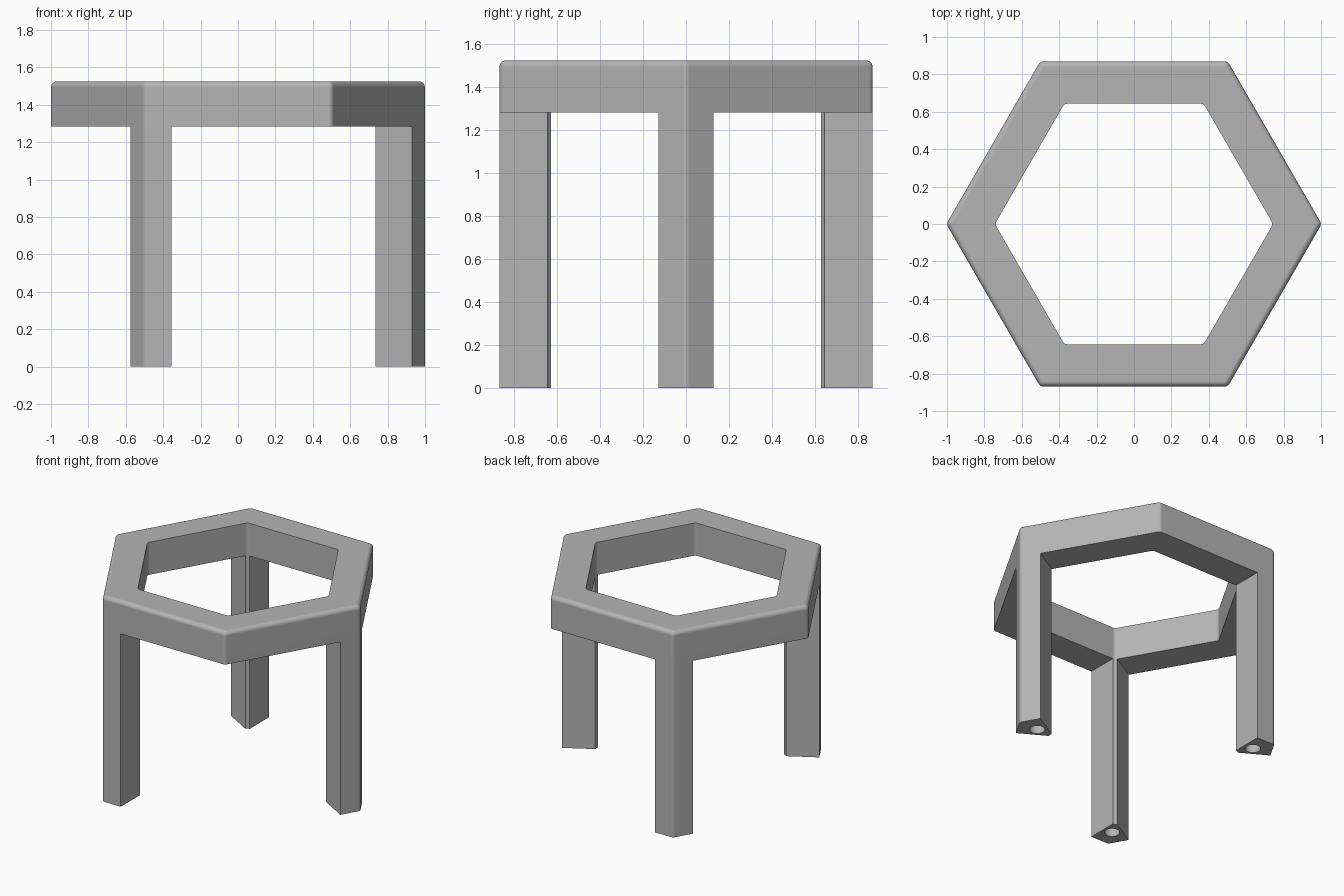
import bpy, bmesh
from math import cos, sin, pi, radians

cube = bpy.data.objects.get("Cube")
if cube:
    bpy.data.objects.remove(cube, do_unlink=True)

TOP, UNDERSIDE = 1.525, 1.283       # heights of the frame
OUTER, INNER = 0.869, 0.644         # hexagon apothems
ROUND = 0.03                        # edge rounding radius
STEPS = 6

grey = bpy.data.materials.new("mid grey")
grey.use_nodes = True
colour = (0.46, 0.46, 0.46, 1)
grey.diffuse_color = colour
grey.node_tree.nodes["Principled BSDF"].inputs["Base Color"].default_value = colour


def corner(apothem, radius, direction=0.0):
    """Points of one rounded hexagon corner pointing in a direction."""
    centre = (apothem - radius) / cos(pi / 6)
    pts = []
    for i in range(STEPS + 1):
        a = direction - pi / 6 + pi / 3 * i / STEPS
        pts.append((centre * cos(direction) + radius * cos(a),
                    centre * sin(direction) + radius * sin(a)))
    return pts


def hexagon(apothem, radius):
    return [p for k in range(6) for p in corner(apothem, radius, k * pi / 3)]


def add_loop(bm, points, z):
    return [bm.verts.new((x, y, z)) for x, y in points]


def bridge(bm, a, b):
    for i in range(len(a)):
        j = (i + 1) % len(a)
        bm.faces.new((a[i], a[j], b[j], b[i]))


def finish(bm, name, turn=0.0):
    bmesh.ops.remove_doubles(bm, verts=bm.verts[:], dist=0.0002)
    bmesh.ops.recalc_face_normals(bm, faces=bm.faces[:])
    mesh = bpy.data.meshes.new(name)
    bm.to_mesh(mesh)
    bm.free()
    mesh.materials.append(grey)
    obj = bpy.data.objects.new(name, mesh)
    bpy.context.collection.objects.link(obj)
    obj.rotation_euler.z = turn
    bpy.ops.object.select_all(action='DESELECT')
    obj.select_set(True)
    bpy.context.view_layer.objects.active = obj
    bpy.ops.object.shade_smooth_by_angle(angle=radians(30))
    weighted = obj.modifiers.new("even shading", 'WEIGHTED_NORMAL')
    weighted.keep_sharp = True


# Hexagonal frame: rounded outer top edge, crisp inner edges
bm = bmesh.new()
loops = [add_loop(bm, hexagon(INNER, ROUND), UNDERSIDE),
         add_loop(bm, hexagon(OUTER, ROUND), UNDERSIDE)]
for i in range(STEPS + 1):
    a = pi / 2 * i / STEPS
    inset = ROUND * (1 - cos(a))
    loops.append(add_loop(bm, hexagon(OUTER - inset, ROUND - inset),
                          TOP - ROUND + ROUND * sin(a)))
loops.append(add_loop(bm, hexagon(INNER, ROUND), TOP))
for a, b in zip(loops, loops[1:] + loops[:1]):
    bridge(bm, a, b)
finish(bm, "hexagonal_frame")


# Legs: a slice of the frame's corner with square-cut sides and a foot socket
def make_leg(name, turn):
    bm = bmesh.new()
    inner = corner(INNER, ROUND)
    width = OUTER - INNER
    side_x = inner[-1][0] + width * cos(pi / 6)
    side_y = inner[-1][1] + width * sin(pi / 6)
    outline = ([(side_x, -side_y)] + corner(OUTER, ROUND)
               + [(side_x, side_y)] + inner[::-1])
    foot = add_loop(bm, outline, 0)
    bridge(bm, foot, add_loop(bm, outline, UNDERSIDE))

    socket = [(0.85 + 0.052 * cos(2 * pi * i / 24), 0.052 * sin(2 * pi * i / 24))
              for i in range(24)]
    rim = add_loop(bm, socket, 0)
    end = add_loop(bm, socket, 0.15)
    bridge(bm, rim, end)
    bm.faces.new(end)

    edges = [bm.edges.get((ring[i - 1], ring[i]))
             for ring in (foot, rim) for i in range(len(ring))]
    bmesh.ops.triangle_fill(bm, edges=edges, use_beauty=True)
    finish(bm, name, turn)


make_leg("left_leg", 0)
make_leg("back_right_leg", 2 * pi / 3)
make_leg("front_right_leg", -2 * pi / 3)
